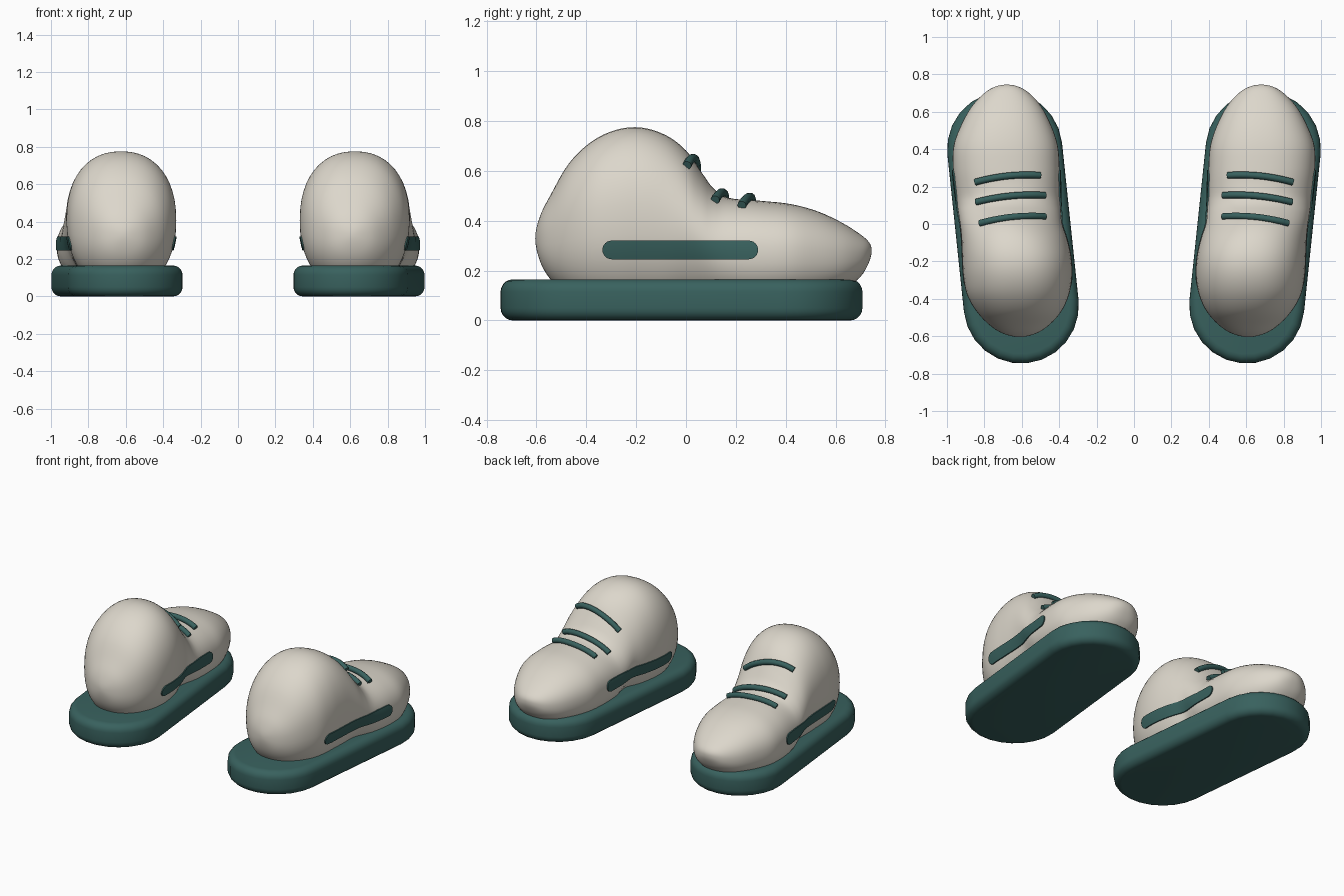
import bpy, bmesh, math
from mathutils import Vector

if "Cube" in bpy.data.objects:
    bpy.data.objects.remove(bpy.data.objects["Cube"])


def material(name, rgb):
    m = bpy.data.materials.new(name)
    m.diffuse_color = (*rgb, 1)
    m.use_nodes = True
    m.node_tree.nodes["Principled BSDF"].inputs["Base Color"].default_value = m.diffuse_color
    return m


CREAM = material("cream", (0.72, 0.68, 0.60))
TEAL = material("dark teal", (0.04, 0.12, 0.112))


def finish(name, mesh, mat, angle=40):
    mesh.materials.clear()
    mesh.materials.append(mat)
    mesh.shade_smooth()
    mesh.set_sharp_from_angle(angle=math.radians(angle))
    ob = bpy.data.objects.new(name, mesh)
    bpy.context.collection.objects.link(ob)
    # the second shoe of the pair
    mod = ob.modifiers.new("pair", 'MIRROR')
    mod.use_mirror_merge = False
    return ob


def loft(name, rings, mat, angle=40):
    """Skin closed rings of points and cap both ends."""
    bm = bmesh.new()
    vs = [[bm.verts.new(p) for p in r] for r in rings]
    n = len(vs[0])
    for a, b in zip(vs, vs[1:]):
        for i in range(n):
            bm.faces.new((a[i], a[(i + 1) % n], b[(i + 1) % n], b[i]))
    bm.faces.new(vs[0])
    bm.faces.new(vs[-1])
    bmesh.ops.remove_doubles(bm, verts=bm.verts, dist=1e-5)
    bmesh.ops.recalc_face_normals(bm, faces=bm.faces)
    mesh = bpy.data.meshes.new(name)
    bm.to_mesh(mesh)
    bm.free()
    return finish(name, mesh, mat, angle)


# Upper, heel to toe: y, centre x, half width, top z, bottom z
KEYS = [
    (-.605, .612, 0, .33, .33), (-.585, .612, .09, .42, .235),
    (-.54, .613, .16, .51, .16), (-.47, .615, .225, .63, .10),
    (-.38, .62, .272, .717, .06), (-.28, .622, .291, .765, .04),
    (-.18, .627, .292, .774, .04), (-.08, .64, .283, .743, .04),
    (0, .657, .274, .682, .05), (.06, .665, .275, .598, .05),
    (.11, .67, .277, .53, .05), (.17, .675, .28, .492, .05),
    (.30, .683, .285, .48, .05), (.42, .686, .278, .467, .06),
    (.53, .684, .24, .437, .08), (.63, .682, .185, .39, .12),
    (.70, .68, .12, .345, .175), (.735, .68, .06, .313, .235),
    (.745, .68, 0, .28, .28)]


def flip(k):
    return (k[0], k[1], -k[2], k[4], k[3])


def smooth_sections(keys, steps=4):
    pts = [flip(keys[1])] + keys + [flip(keys[-2])]
    out = []
    for a, b, c, d in zip(pts, pts[1:], pts[2:], pts[3:]):
        for s in range(steps):
            t = s / steps
            out.append(tuple(
                .5 * (2 * q + (r - p) * t + (2 * p - 5 * q + 4 * r - u) * t * t
                      + (3 * q - p - 3 * r + u) * t ** 3)
                for p, q, r, u in zip(a, b, c, d)))
    return out + [keys[-1]]


SECTIONS = smooth_sections(KEYS)


def section(y):
    for a, b in zip(SECTIONS, SECTIONS[1:]):
        if a[0] <= y <= b[0]:
            t = (y - a[0]) / max(b[0] - a[0], 1e-9)
            return [p + (q - p) * t for p, q in zip(a, b)]
    return SECTIONS[-1]


def power(y):
    return 2.25 - .35 * math.exp(-((y - .05) / .12) ** 2)


def oval(sec, sides=48):
    y, cx, w, top, bot = sec
    e = 2 / power(y)
    ring = []
    for i in range(sides):
        a = math.tau * i / sides
        c, s = math.cos(a), math.sin(a)
        ring.append((cx + w * math.copysign(abs(c) ** e, c), y,
                     (top + bot) / 2 + (top - bot) / 2 * math.copysign(abs(s) ** e, s)))
    return ring


def arc(v, p):
    return max(0, 1 - abs(v) ** p) ** (1 / p)


def side_x(y, z, side, lift):
    _, cx, w, top, bot = section(y)
    return cx + side * (w * arc((2 * z - top - bot) / (top - bot), power(y)) + lift)


def top_z(x, y):
    _, cx, w, top, bot = section(y)
    return (top + bot) / 2 + (top - bot) / 2 * arc((x - cx) / w, power(y))


loft("shoe_upper", [oval(s) for s in SECTIONS], CREAM, 60)

# Sole: rounded-edge stadium turned slightly outward
TURN = math.radians(6)


def stadium(inset, z, r=.308, half=.422, n=12):
    ring = []
    for end in (1, -1):
        for i in range(n + 1):
            a = math.pi * i / n + (0 if end == 1 else math.pi)
            x = (r - inset) * math.cos(a)
            y = (r - inset) * math.sin(a) + end * half
            ring.append((.647 + x * math.cos(TURN) + y * math.sin(TURN),
                         -.018 - x * math.sin(TURN) + y * math.cos(TURN), z))
    return ring


H, R = .165, .05
edge = [(R * (1 - math.sin(a)), R * (1 - math.cos(a)))
        for a in (math.pi / 2 * i / 5 for i in range(6))]
loft("sole", [stadium(d, z) for d, z in edge]
     + [stadium(d, H - z) for d, z in reversed(edge)], TEAL)

# Side stripes: thin round-ended bands following the upper
ROUND, REACH, MID_Y, MID_Z = .0375, .275, -.023, .283
quarter = [(REACH + ROUND * math.cos(a), ROUND * math.sin(a))
           for a in (math.pi / 2 * i / 6 for i in range(7))]
columns = ([(-y, h) for y, h in quarter]
           + [(-REACH + 2 * REACH * i / 20, ROUND) for i in range(1, 20)]
           + quarter[::-1])
for label, side in (("outer", 1), ("inner", -1)):
    rings = []
    for dy, h in columns:
        y = MID_Y + dy
        zs = [MID_Z + h * (i / 3 - 1) for i in range(7)]
        rings.append([(side_x(y, z, side, .007), y, z) for z in zs]
                     + [(side_x(y, z, side, -.015), y, z) for z in reversed(zs)])
    loft(label + "_stripe", rings, TEAL)

# Laces: three short tubes draped over the instep
for name, cx, half, y0 in (("front_lace", .675, .172, .257),
                           ("middle_lace", .66, .183, .15),
                           ("back_lace", .65, .173, .037)):
    curve = bpy.data.curves.new(name, 'CURVE')
    curve.dimensions = '3D'
    curve.bevel_depth = .018
    curve.bevel_resolution = 3
    curve.use_fill_caps = True
    spline = curve.splines.new('POLY')
    spline.points.add(14)
    for i, pt in enumerate(spline.points):
        u = i / 7 - 1
        x, y = cx + half * u, y0 - .018 * u - .015 * u * u
        pt.co = (x, y, top_z(x, y) + .012, 1)
    temp = bpy.data.objects.new("lace_path", curve)
    bpy.context.collection.objects.link(temp)
    bpy.context.view_layer.update()
    deps = bpy.context.evaluated_depsgraph_get()
    mesh = bpy.data.meshes.new_from_object(temp.evaluated_get(deps))
    bpy.data.objects.remove(temp)
    finish(name, mesh, TEAL)
